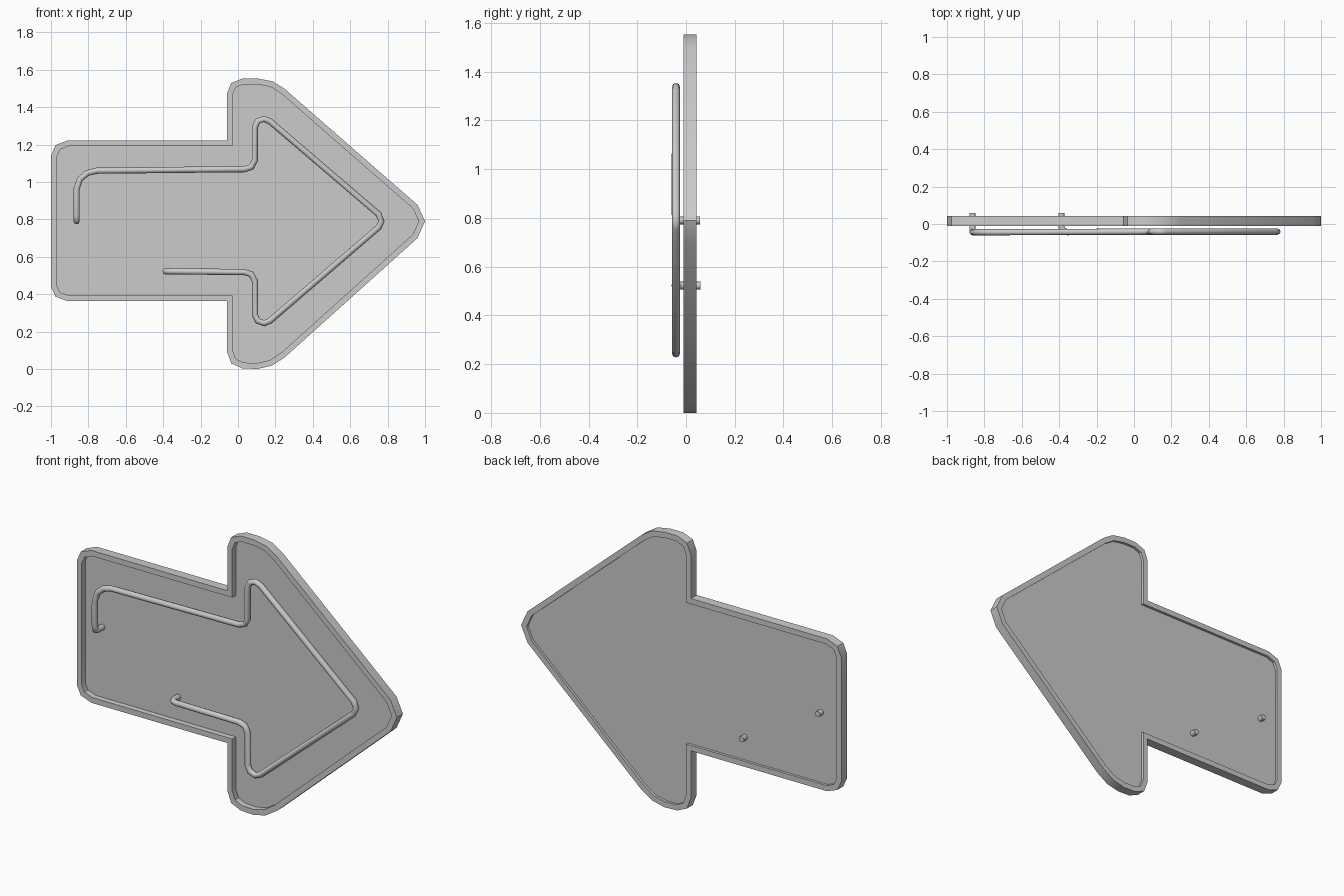
import bpy, bmesh, math
from mathutils import Vector

if "Cube" in bpy.data.objects:
    bpy.data.objects.remove(bpy.data.objects["Cube"])

FRONT, BACK, RIM = -0.01, 0.043, 0.031

# Outer arrow outline (x, z), clockwise seen from the front
OUTLINE = [(-1, 1.14), (-0.975, 1.197), (-0.91, 1.222), (-0.06, 1.222),
           (-0.06, 1.47), (-0.036, 1.529), (0.024, 1.553), (0.105, 1.553),
           (0.185, 1.538), (0.25, 1.497), (0.96, 0.877), (1, 0.79),
           (0.96, 0.7), (0.25, 0.062), (0.18, 0.017), (0.105, 0),
           (0.024, 0.003), (-0.036, 0.03), (-0.06, 0.095), (-0.06, 0.362),
           (-0.91, 0.362), (-0.975, 0.386), (-1, 0.44)]


def inset(points, d):
    """Mitred inset of a clockwise outline."""
    out, n = [], len(points)
    for i in range(n):
        a, b, c = (Vector(points[j % n]) for j in (i - 1, i, i + 1))
        e1, e2 = (b - a).normalized(), (c - b).normalized()
        n1, n2 = Vector((e1.y, -e1.x)), Vector((e2.y, -e2.x))
        out.append(tuple(b + (n1 + n2) * d / (1 + n1.dot(n2))))
    return out


def make_object(name, bm):
    bmesh.ops.recalc_face_normals(bm, faces=bm.faces)
    mesh = bpy.data.meshes.new(name)
    bm.to_mesh(mesh)
    bm.free()
    obj = bpy.data.objects.new(name, mesh)
    bpy.context.collection.objects.link(obj)
    return obj


def ring(bm, points, y):
    return [bm.verts.new((x, y, z)) for x, z in points]


def bridge(bm, a, b):
    for i in range(len(a)):
        j = (i + 1) % len(a)
        bm.faces.new((a[i], a[j], b[j], b[i]))


INNER = inset(OUTLINE, RIM)

# Tray: raised rim with a thin recessed panel, hollow on both sides
bm = bmesh.new()
loops = [ring(bm, p, y) for p, y in ((INNER, 0.022), (INNER, FRONT), (OUTLINE, FRONT),
                                     (OUTLINE, BACK), (INNER, BACK), (INNER, 0.028))]
for a, b in zip(loops, loops[1:]):
    bridge(bm, a, b)
bm.faces.new(loops[0])
bm.faces.new(loops[-1])
tray = make_object("arrow_tray", bm)

# Bent tube following the arrow, both ends pass through the panel
Y0, Y1 = -0.044, -0.041
front_path = [(-0.863, 0.82), (-0.863, 0.963), (-0.845, 1.015), (-0.805, 1.048), (-0.755, 1.06),
              (0.035, 1.068), (0.072, 1.08), (0.09, 1.115), (0.09, 1.292), (0.105, 1.325),
              (0.14, 1.337), (0.172, 1.323), (0.752, 0.827), (0.767, 0.79), (0.752, 0.757),
              (0.172, 0.258), (0.14, 0.244), (0.105, 0.257), (0.09, 0.29), (0.09, 0.47),
              (0.072, 0.506), (0.035, 0.518), (-0.355, 0.522)]
path = [(-0.863, 0.058, 0.79), (-0.863, -0.025, 0.79), (-0.863, -0.038, 0.796)]
path += [(x, Y0 if x < 0 else Y1, z) for x, z in front_path]
path += [(-0.38, -0.034, 0.522), (-0.388, -0.02, 0.522), (-0.388, 0.06, 0.522)]

curve = bpy.data.curves.new("neon_tube", 'CURVE')
curve.dimensions = '3D'
curve.bevel_depth = 0.0165
curve.bevel_resolution = 2
curve.use_fill_caps = True
spline = curve.splines.new('POLY')
spline.points.add(len(path) - 1)
for p, co in zip(spline.points, path):
    p.co = (*co, 1)
tube = bpy.data.objects.new("neon_tube", curve)
bpy.context.collection.objects.link(tube)

# Convert the tube to a mesh and smooth the rounded surfaces
bpy.ops.object.select_all(action='DESELECT')
tube.select_set(True)
bpy.context.view_layer.objects.active = tube
bpy.ops.object.convert(target='MESH')
bpy.ops.object.shade_smooth_by_angle(angle=math.radians(50))

bpy.ops.object.select_all(action='DESELECT')
tray.select_set(True)
bpy.context.view_layer.objects.active = tray
bpy.ops.object.shade_smooth_by_angle(angle=math.radians(35))
